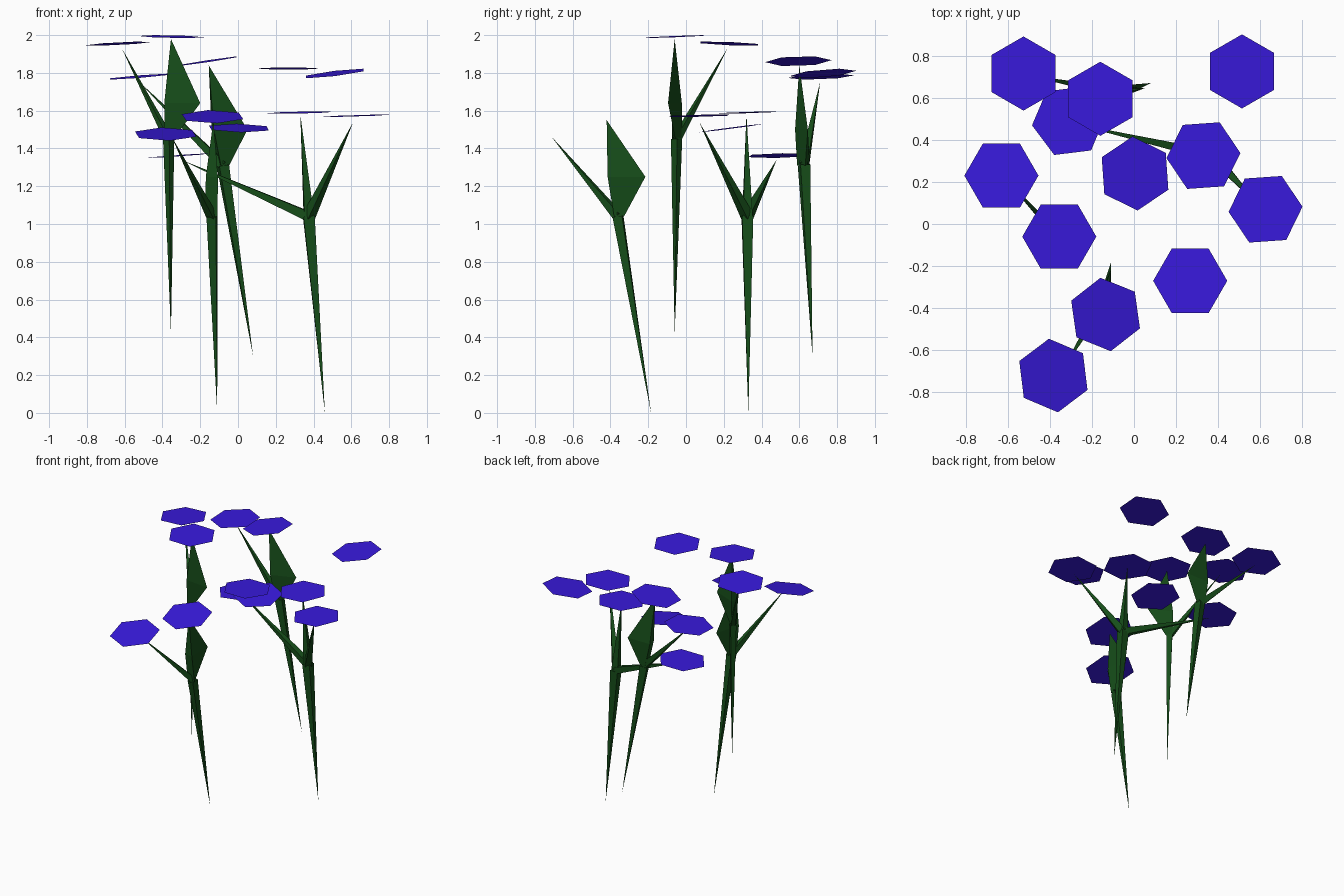
import bpy, bmesh, math
from mathutils import Vector

if "Cube" in bpy.data.objects:
    bpy.data.objects.remove(bpy.data.objects["Cube"])


def material(name, rgb):
    m = bpy.data.materials.new(name)
    m.diffuse_color = (*rgb, 1)
    m.use_nodes = True
    m.node_tree.nodes["Principled BSDF"].inputs["Base Color"].default_value = m.diffuse_color
    return m


GREEN = material("stem_green", (0.008, 0.075, 0.01))
BLUE = material("petal_blue", (0.04, 0.01, 0.72))


def finish(bm, name, mat):
    me = bpy.data.meshes.new(name)
    bm.to_mesh(me)
    bm.free()
    me.materials.append(mat)
    ob = bpy.data.objects.new(name, me)
    bpy.context.collection.objects.link(ob)
    return ob


def spike(bm, base, tip, r, sides=4):
    """Pointed prism from a polygon at base to a point at tip."""
    base, tip = Vector(base), Vector(tip)
    q = (tip - base).to_track_quat('Z', 'Y')
    ring = []
    for i in range(sides):
        a = math.tau * (i + 0.5) / sides
        ring.append(bm.verts.new(base + q @ Vector((r * math.cos(a), r * math.sin(a), 0))))
    top = bm.verts.new(tip)
    for i in range(sides):
        bm.faces.new((ring[i], ring[(i + 1) % sides], top))
    bm.faces.new(ring[::-1])


def leaf_blade(bm, joint, tip, corner, r):
    """Faceted kite: thin three-sided spindle with one corner pulled far out."""
    joint, tip, corner = Vector(joint), Vector(tip), Vector(corner)
    mid = joint.lerp(tip, (corner.z - joint.z) / (tip.z - joint.z))
    out = (corner - mid).normalized()
    side = out.cross(Vector((0, 0, 1))).normalized()
    low = [joint + out * r, joint - out * r * 0.5 + side * r, joint - out * r * 0.5 - side * r]
    belt = [corner, mid - out * r * 0.8 + side * r, mid - out * r * 0.8 - side * r]
    lo = [bm.verts.new(p) for p in low]
    be = [bm.verts.new(p) for p in belt]
    top = bm.verts.new(tip)
    for i in range(3):
        j = (i + 1) % 3
        bm.faces.new((lo[i], lo[j], be[j], be[i]))
        bm.faces.new((be[i], be[j], top))
    bm.faces.new(lo[::-1])


# plants: root point, joint, joint radius, branch tips, optional blade (tip, corner)
PLANTS = [
    ((-0.11, -0.185, 0), (-0.138, -0.36, 1.04), 0.036,
     [(-0.35, -0.71, 1.46)], ((-0.13, -0.42, 1.55), (-0.11, -0.215, 1.25))),
    ((0.46, 0.33, 0), (0.375, 0.325, 1.04), 0.042,
     [(0.33, 0.32, 1.58), (0.61, 0.07, 1.54), (-0.30, 0.48, 1.34)], None),
    ((-0.355, -0.06, 0.42), (-0.367, -0.05, 1.45), 0.03,
     [(-0.615, 0.22, 1.93)], ((-0.355, -0.06, 1.98), (-0.20, -0.095, 1.64))),
    ((0.08, 0.67, 0.30), (-0.08, 0.625, 1.31), 0.038,
     [(-0.52, 0.71, 1.75)], ((-0.155, 0.60, 1.84), (0.05, 0.645, 1.50))),
]
for k, (root, joint, r, tips, blade) in enumerate(PLANTS):
    bm = bmesh.new()
    spike(bm, joint, root, r)
    for t in tips:
        spike(bm, joint, t, r * 0.85)
    if blade:
        leaf_blade(bm, joint, *blade, r * 0.9)
    bmesh.ops.recalc_face_normals(bm, faces=bm.faces)
    finish(bm, f"stem_{k + 1}", GREEN)

# flowers: centre x, y, z, first corner angle, slope along x, slope along y
FLOWERS = [
    (-0.525, 0.715, 1.78, 90, 0.08, 0.04),
    (-0.16, 0.595, 1.862, 90, 0.15, 0.03),
    (-0.31, 0.49, 1.362, 7, 0.07, 0.02),
    (0.513, 0.725, 1.797, 90, 0.12, 0.08),
    (0.33, 0.325, 1.59, 4, 0.02, 0.03),
    (-0.63, 0.23, 1.955, 0, 0.05, -0.04),
    (-0.355, -0.06, 1.992, 0, -0.02, 0.04),
    (0.005, 0.24, 1.508, 94, -0.02, 0.13),
    (0.625, 0.07, 1.573, 4, 0.03, 0.02),
    (0.267, -0.27, 1.823, 0, 0.0, -0.03),
    (-0.135, -0.43, 1.568, 98, 0.0, 0.2),
    (-0.383, -0.72, 1.476, 97, 0.0, 0.2),
]
for k, (x, y, z, ang, sx, sy) in enumerate(FLOWERS):
    bm = bmesh.new()
    ring = []
    for i in range(6):
        a = math.radians(ang + 60 * i)
        dx, dy = 0.176 * math.cos(a), 0.176 * math.sin(a)
        ring.append(bm.verts.new((x + dx, y + dy, z + sx * dx + sy * dy)))
    bm.faces.new(ring)
    finish(bm, f"flower_{k + 1}", BLUE)
